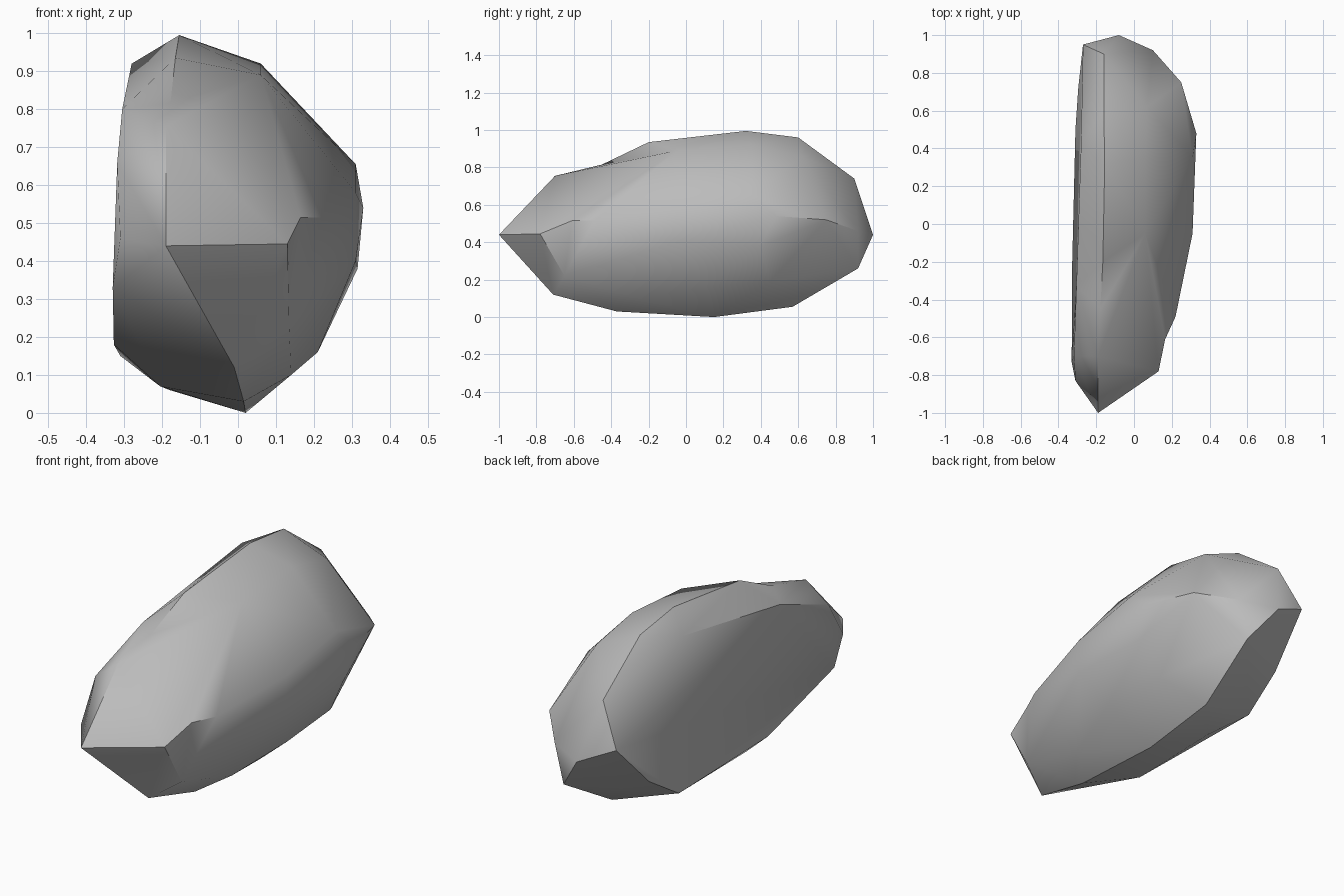
import bpy, bmesh, math
from mathutils import Vector

if "Cube" in bpy.data.objects:
    bpy.data.objects.remove(bpy.data.objects["Cube"])

# Stone corners, grouped by the facet band they belong to
crest = [(-.19, -1, .44), (-.19, -.7, .755), (-.165, -.2, .935),
         (-.155, .32, .995), (-.16, .6, .96), (-.16, .9, .74), (-.08, 1, .44)]
flat_side = [(-.28, .43, .92), (-.305, -.33, .80), (-.318, -.7, .66), (-.31, -.83, .46),
             (-.33, -.73, .33), (-.327, -.2, .18), (-.31, .5, .15), (-.295, .72, .29),
             (-.27, .95, .53)]
underside = [(-.01, -.71, .12), (.015, -.37, .03), (-.205, -.2, .07), (.02, .15, 0),
             (-.18, .35, .06), (.02, .57, .055), (.05, .92, .26)]
round_side = [(.13, -.78, .445), (.135, -.65, .22), (.14, -.25, .1), (.22, -.49, .515),
              (.21, .1, .16), (.21, .45, .19), (.31, -.05, .4), (.31, -.05, .58),
              (.31, .35, .655), (.33, .48, .54), (.315, .4, .38), (.06, -.05, .89),
              (.06, .35, .92), (.07, .62, .86), (.25, .75, .52), (.1, .92, .46)]

bm = bmesh.new()
for p in crest + flat_side + underside + round_side:
    bm.verts.new(p)
hull = bmesh.ops.convex_hull(bm, input=bm.verts)
bmesh.ops.delete(bm, geom=[v for v in bm.verts if not v.link_faces], context='VERTS')


def chip(point):
    """Press the nearest hull edge in to the given point."""
    p = Vector(point)
    edge = min(bm.edges, key=lambda e: ((e.verts[0].co + e.verts[1].co) / 2 - p).length)
    bmesh.ops.bisect_edges(bm, edges=[edge], cuts=1)
    vert = min(bm.verts, key=lambda v: (v.co - p).length)
    vert.co = p
    bmesh.ops.triangulate(bm, faces=[f for f in bm.faces if len(f.verts) > 3])


# Shallow chips along the crest and the front shoulder
chip((-.178, -.45, .815))
chip((.165, -.61, .515))

bmesh.ops.dissolve_limit(bm, angle_limit=math.radians(2), verts=bm.verts, edges=bm.edges)
bmesh.ops.recalc_face_normals(bm, faces=bm.faces)
mesh = bpy.data.meshes.new("stone")
bm.to_mesh(mesh)
bm.free()

stone = bpy.data.objects.new("stone", mesh)
bpy.context.collection.objects.link(stone)
grey = bpy.data.materials.new("stone grey")
grey.diffuse_color = (.5, .5, .5, 1)
grey.use_nodes = True
grey.node_tree.nodes["Principled BSDF"].inputs["Base Color"].default_value = grey.diffuse_color
mesh.materials.append(grey)

# Worn faces blend together while the hard breaks stay crisp
bpy.context.view_layer.objects.active = stone
stone.select_set(True)
bpy.ops.object.shade_smooth_by_angle(angle=math.radians(38))
